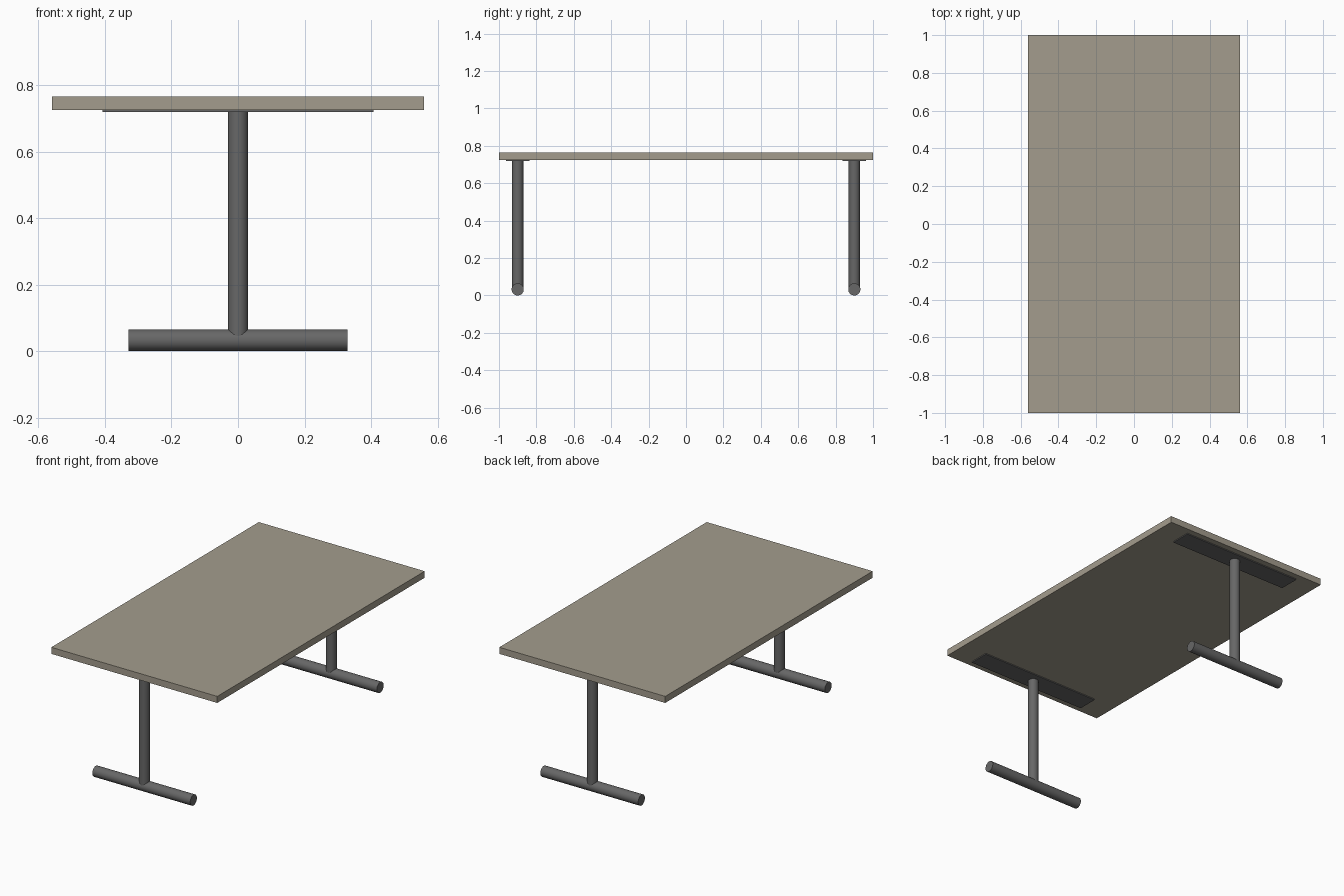
import bpy
import math

if "Cube" in bpy.data.objects:
    bpy.data.objects.remove(bpy.data.objects["Cube"])


def material(name, rgb):
    m = bpy.data.materials.new(name)
    m.diffuse_color = (*rgb, 1.0)
    m.use_nodes = True
    m.node_tree.nodes["Principled BSDF"].inputs["Base Color"].default_value = m.diffuse_color
    return m


wood = material("warm_grey_top", (0.37, 0.335, 0.267))
metal = material("dark_grey_metal", (0.135, 0.135, 0.135))


def box(name, center, size, mat):
    bpy.ops.mesh.primitive_cube_add(size=1, location=center)
    ob = bpy.context.object
    ob.name = name
    ob.scale = size
    bpy.ops.object.transform_apply(location=False, rotation=False, scale=True)
    ob.data.materials.append(mat)


def tube(name, center, radius, length, mat, rotation=(0, 0, 0)):
    bpy.ops.mesh.primitive_cylinder_add(vertices=48, radius=radius, depth=length,
                                        location=center, rotation=rotation)
    ob = bpy.context.object
    ob.name = name
    ob.data.materials.append(mat)
    bpy.ops.object.shade_smooth_by_angle(angle=math.radians(35))


TOP_BOTTOM, TOP_HEIGHT = 0.725, 0.765
PLATE_BOTTOM = 0.719
FOOT_R, POST_R = 0.0325, 0.03

# Table top
box("table_top", (0, 0, (TOP_BOTTOM + TOP_HEIGHT) / 2),
    (1.12, 2.0, TOP_HEIGHT - TOP_BOTTOM), wood)

# T-shaped leg at each end: mounting plate, post and floor bar
for side, y in (("front", -0.9), ("back", 0.9)):
    box(f"{side}_mounting_plate", (0, y, (PLATE_BOTTOM + TOP_BOTTOM) / 2),
        (0.816, 0.125, TOP_BOTTOM - PLATE_BOTTOM), metal)
    tube(f"{side}_post", (0, y, (FOOT_R + PLATE_BOTTOM) / 2),
         POST_R, PLATE_BOTTOM - FOOT_R, metal)
    tube(f"{side}_foot_bar", (0, y, FOOT_R), FOOT_R, 0.66, metal,
         (0, math.pi / 2, 0))
